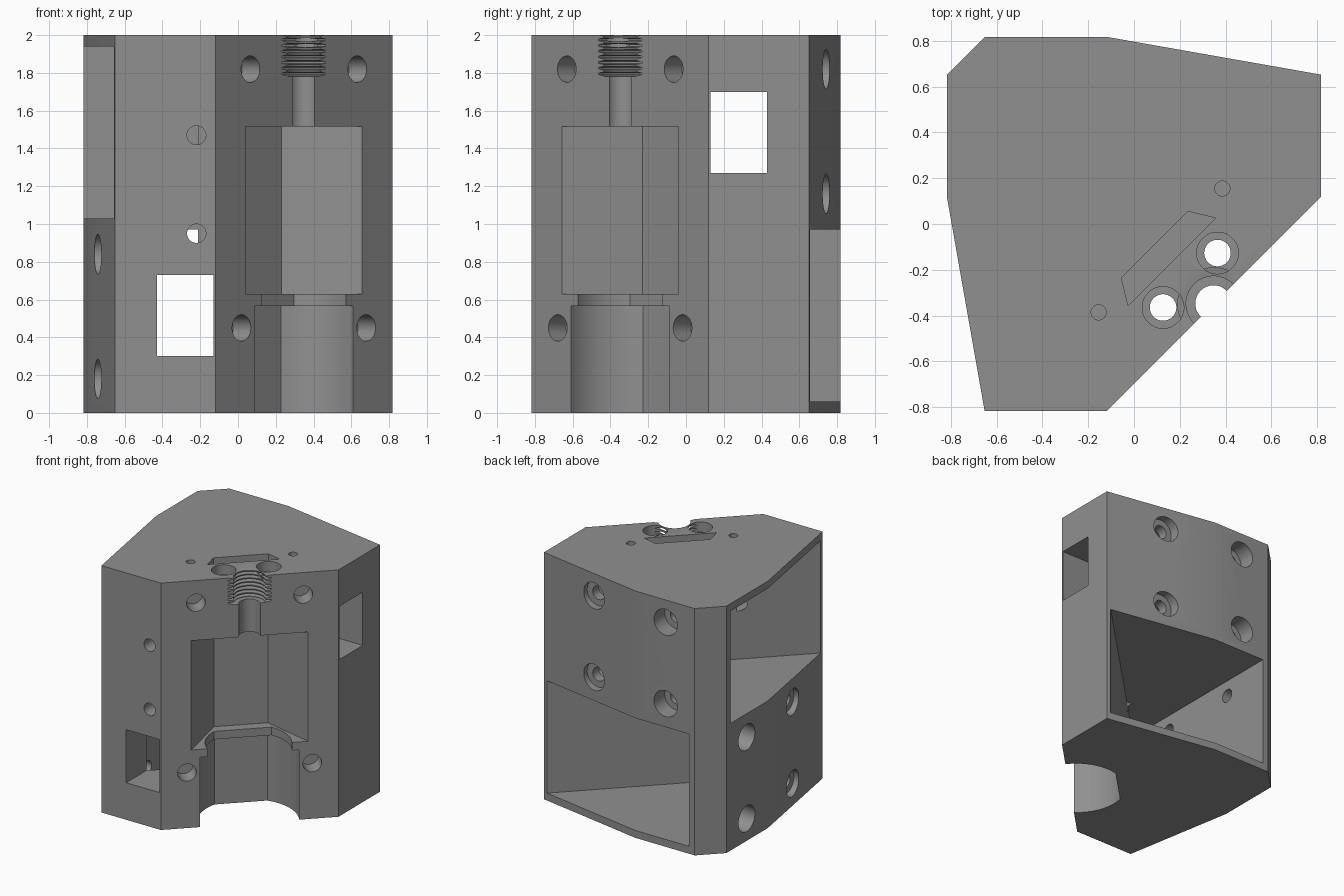
import bpy, bmesh, math
from mathutils import Vector, Matrix

if "Cube" in bpy.data.objects:
    bpy.data.objects.remove(bpy.data.objects["Cube"])

T = Vector((1, 1, 0)).normalized()      # along the diagonal face
N = Vector((1, -1, 0)).normalized()     # out of the diagonal face
FACE = 0.4914                           # distance of that face from the axis
UP = Vector((0, 0, 1))
# half turn that carries the left-side features to the back/right side
TURN = Matrix(((0, -1, 0, 0), (-1, 0, 0, 0), (0, 0, -1, 2), (0, 0, 0, 1)))


def loc(u, d, z=0.0):
    return T * u + N * (FACE + d) + UP * z


def finish(name, bm):
    bmesh.ops.recalc_face_normals(bm, faces=bm.faces)
    me = bpy.data.meshes.new(name)
    bm.to_mesh(me)
    bm.free()
    ob = bpy.data.objects.new(name, me)
    bpy.context.collection.objects.link(ob)
    return ob


def prism(name, pts, z0, z1):
    bm = bmesh.new()
    low = [bm.verts.new((p[0], p[1], z0)) for p in pts]
    top = [bm.verts.new((p[0], p[1], z1)) for p in pts]
    bm.faces.new(low)
    bm.faces.new(top)
    for i in range(len(pts)):
        j = (i + 1) % len(pts)
        bm.faces.new((low[i], low[j], top[j], top[i]))
    return finish(name, bm)


def lathe(name, origin, axis, rings, seg=40):
    """Solid of revolution from (radius, distance) pairs along an axis."""
    rot = Vector(axis).to_track_quat('Z', 'Y')
    bm = bmesh.new()
    loops = []
    for r, h in rings:
        loops.append([bm.verts.new(Vector(origin) + rot @ Vector(
            (r * math.cos(a), r * math.sin(a), h)))
            for a in (2 * math.pi * (i + 0.5) / seg for i in range(seg))])
    bm.faces.new(loops[0])
    bm.faces.new(loops[-1])
    for a, b in zip(loops, loops[1:]):
        for i in range(seg):
            j = (i + 1) % seg
            bm.faces.new((a[i], a[j], b[j], b[i]))
    return finish(name, bm)


def bore(r, flat, centre=-0.05, seg=40):
    """Round bore in the diagonal face with a flat back."""
    a0 = -math.asin((flat + centre) / r)
    return [loc(r * math.cos(a), centre + r * math.sin(a))
            for a in (a0 + (math.pi - 2 * a0) * i / seg for i in range(seg + 1))]


# main block
body = prism("block", [(-0.65, 0.817), (-0.12, 0.817), (0.817, 0.652), (0.817, 0.12),
                       (-0.12, -0.817), (-0.652, -0.817), (-0.817, 0.12), (-0.817, 0.65)], 0, 2)


def cut(ob):
    ob.hide_render = True
    mod = body.modifiers.new("cut", 'BOOLEAN')
    mod.operation = 'DIFFERENCE'
    mod.solver = 'EXACT'
    mod.object = ob
    bpy.context.view_layer.objects.active = body
    bpy.ops.object.modifier_apply(modifier=mod.name)
    bpy.data.objects.remove(ob)


# side pockets, windows and counterbored screw holes, once per side
for turned in (False, True):
    tools = [prism("pocket", [(0.727, 0.6), (-1, 0.6), (-1, -0.79), (-0.663, -0.79)], 1.03, 1.94),
             prism("window", [(0.2, 0.13), (1, 0.13), (1, 0.43), (0.2, 0.43)], 1.27, 1.70)]
    for x in (-0.39, 0.305):
        for z in (1.16, 1.82):
            tools.append(lathe("screw_hole", (x, 0.95, z), (0, -1, 0),
                               [(0.105, 0), (0.105, 0.27), (0.055, 0.27), (0.055, 0.4)]))
    for ob in tools:
        if turned:
            ob.data.transform(TURN)
        cut(ob)

# tapered pocket in the diagonal face, then the stepped bore below it
cut(prism("centre_pocket", [loc(-0.563, 0.2), loc(-0.2, -0.367),
                            loc(0.2, -0.367), loc(0.563, 0.2)], 0.63, 1.515))
cut(prism("step_bore", bore(0.319, 0.287), 0.5, 0.7))
cut(prism("lower_bore", bore(0.3735, 0.367), -0.1, 0.565))

# shaft hole and threaded socket above it
cut(lathe("shaft_hole", loc(0, 0, 1.4), UP, [(0.08, 0), (0.08, 0.5)]))
rings = [(0.12, 0)]
for i in range(8):
    h = i * 0.03
    rings += [(0.12, h + 0.004), (0.163, h + 0.011), (0.163, h + 0.019), (0.12, h + 0.026)]
cut(lathe("thread", loc(0, 0, 1.78), UP, rings))

# openings in the top
cut(prism("top_slot", [loc(-0.205, -0.364), loc(0.205, -0.364),
                       loc(0.27, -0.258), loc(-0.27, -0.258)], 1.8, 2.1))
for s in (-1, 1):
    cut(lathe("rod_hole", loc(s * 0.168, -0.144, 1.4), UP,
              [(0.058, 0), (0.058, 0.52), (0.091, 0.52), (0.091, 0.7)]))
    cut(lathe("pin_hole", loc(s * 0.382, -0.328, 1.8), UP, [(0.033, 0), (0.033, 0.3)]))
    # clamp holes in the diagonal face
    for u, z in ((0.40, 1.82), (0.467, 0.45)):
        cut(lathe("clamp_hole", loc(s * u, 0.1, z), -N, [(0.07, 0), (0.07, 0.23)]))

# small round holes in the front
for z in (0.95, 1.47):
    cut(lathe("front_hole", (-0.22, -0.9, z), (0, 1, 0), [(0.05, 0), (0.05, 0.56)]))

# finish
grey = bpy.data.materials.new("mid grey")
grey.diffuse_color = (0.28, 0.28, 0.28, 1)
grey.use_nodes = True
grey.node_tree.nodes["Principled BSDF"].inputs["Base Color"].default_value = grey.diffuse_color
body.data.materials.clear()
body.data.materials.append(grey)
for p in body.data.polygons:
    p.material_index = 0
body.select_set(True)
bpy.context.view_layer.objects.active = body
bpy.ops.object.shade_smooth_by_angle(angle=math.radians(30))
